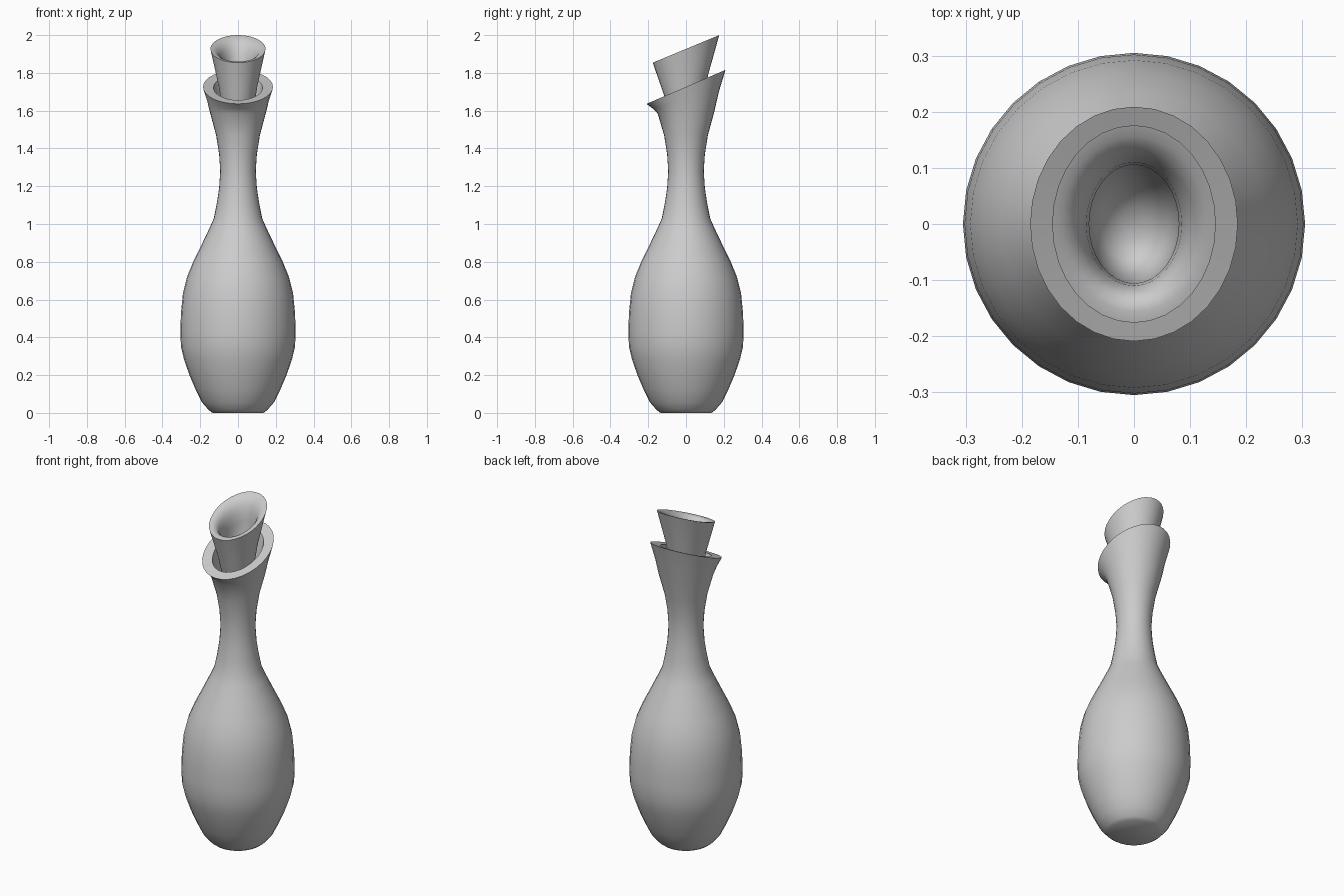
import bpy, bmesh, math

SEGMENTS = 32


def lathe(name, rings, sharp_angle):
    """Skin elliptical rings (rx, ry, z, tilt); tilt raises the back and lowers the front."""
    bm = bmesh.new()
    loops = []
    for rx, ry, z, tilt in rings:
        loop = []
        for i in range(SEGMENTS):
            a = 2 * math.pi * i / SEGMENTS
            loop.append(bm.verts.new((rx * math.cos(a), ry * math.sin(a), z + tilt * math.sin(a))))
        loops.append(loop)
    for low, high in zip(loops, loops[1:]):
        for i in range(SEGMENTS):
            j = (i + 1) % SEGMENTS
            bm.faces.new((low[i], low[j], high[j], high[i]))
    bm.faces.new(loops[0][::-1])
    bm.faces.new(loops[-1])
    bmesh.ops.recalc_face_normals(bm, faces=bm.faces)
    mesh = bpy.data.meshes.new(name)
    bm.to_mesh(mesh)
    bm.free()
    obj = bpy.data.objects.new(name, mesh)
    bpy.context.collection.objects.link(obj)
    bpy.ops.object.select_all(action='DESELECT')
    obj.select_set(True)
    bpy.context.view_layer.objects.active = obj
    bpy.ops.object.shade_smooth_by_angle(angle=math.radians(sharp_angle))
    return obj


# Round body and waisted neck: (radius, z)
body = [(0.135, 0), (0.155, 0.015), (0.19, 0.055), (0.225, 0.125), (0.257, 0.2),
        (0.285, 0.28), (0.302, 0.35), (0.305, 0.43), (0.302, 0.53), (0.292, 0.63),
        (0.27, 0.72), (0.237, 0.8), (0.193, 0.89), (0.15, 0.98), (0.128, 1.03),
        (0.112, 1.11), (0.1, 1.19), (0.094, 1.28), (0.1, 1.37), (0.116, 1.47)]
rings = [(r, r, z, 0) for r, z in body]
# Flared slanted lip, flat rim and inside of the neck
rings += [(0.148, 0.15, 1.59, 0.005), (0.164, 0.174, 1.655, 0.045), (0.185, 0.209, 1.726, 0.09),
          (0.13, 0.155, 1.722, 0.066), (0.115, 0.13, 1.64, 0.045),
          (0.085, 0.088, 1.45, 0.01), (0.07, 0.07, 1.28, 0)]
lathe("bottle", rings, 40)

# Slanted stopper: tapered outside, rolled funnel mouth and hollow inside
stopper = [(0.06, 0.06, 1.5, 0.01), (0.075, 0.08, 1.56, 0.025), (0.104, 0.118, 1.74, 0.053),
           (0.146, 0.176, 1.927, 0.073), (0.13, 0.156, 1.925, 0.065), (0.112, 0.137, 1.915, 0.057),
           (0.096, 0.121, 1.892, 0.05), (0.085, 0.11, 1.855, 0.045), (0.08, 0.106, 1.81, 0.042),
           (0.082, 0.104, 1.76, 0.042), (0.076, 0.09, 1.69, 0.038),
           (0.058, 0.066, 1.635, 0.026), (0.025, 0.028, 1.61, 0.01)]
lathe("stopper", stopper, 50)
